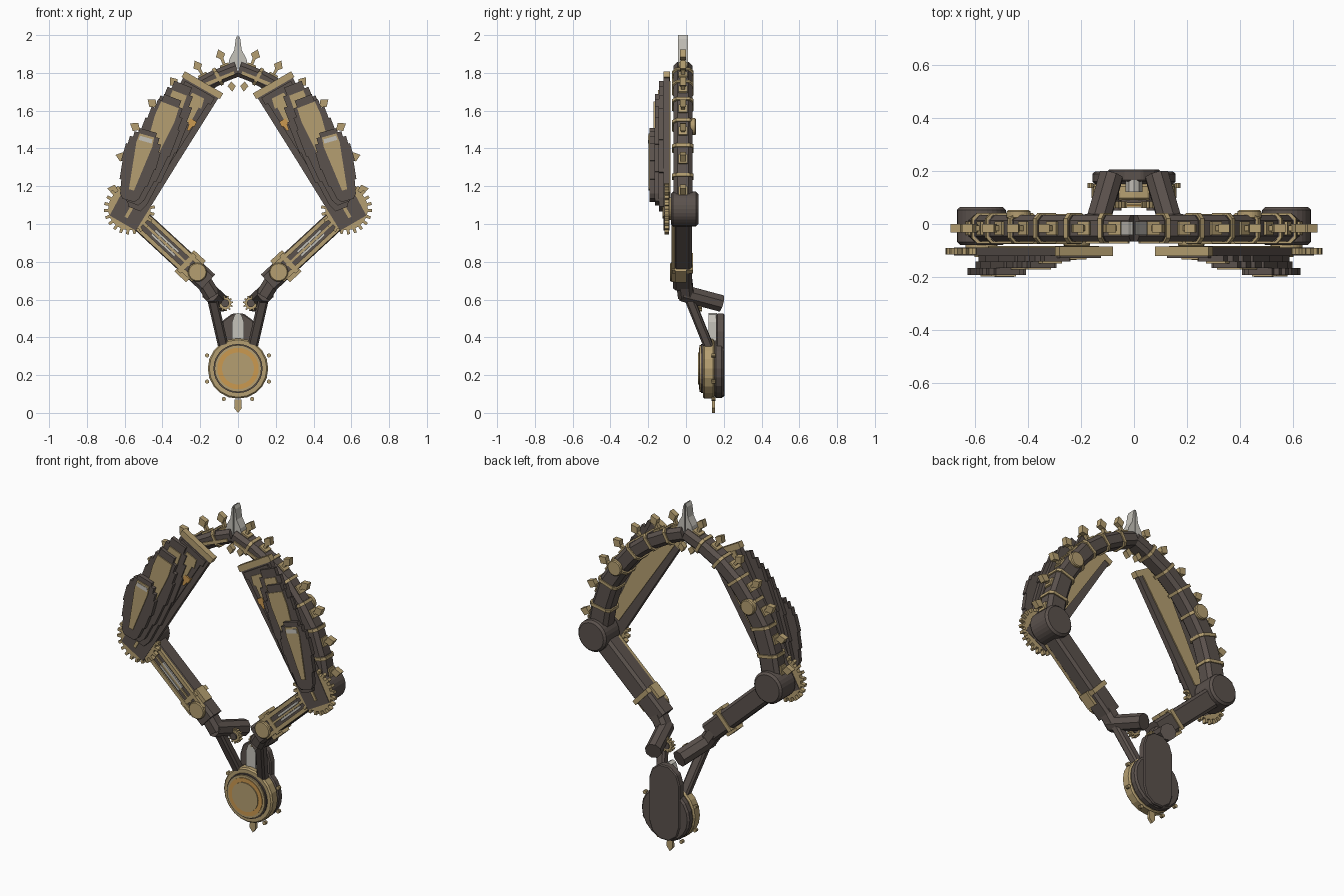
import bpy, bmesh, math
from mathutils import Vector

cube = bpy.data.objects.get("Cube")
if cube:
    bpy.data.objects.remove(cube)


def material(name, rgb):
    m = bpy.data.materials.new(name)
    m.use_nodes = True
    m.diffuse_color = (*rgb, 1)
    m.node_tree.nodes["Principled BSDF"].inputs["Base Color"].default_value = (*rgb, 1)
    return m


DARK = material("dark iron", (0.105, 0.084, 0.074))
GOLD = material("brass", (0.46, 0.345, 0.165))
AMBER = material("amber", (0.60, 0.32, 0.08))
PALE = material("pale steel", (0.56, 0.54, 0.49))


def finish(name, bm, mat, mirror, bevel=0):
    bmesh.ops.recalc_face_normals(bm, faces=bm.faces)
    me = bpy.data.meshes.new(name)
    bm.to_mesh(me)
    bm.free()
    me.materials.append(mat)
    ob = bpy.data.objects.new(name, me)
    bpy.context.collection.objects.link(ob)
    if bevel:
        b = ob.modifiers.new("Bevel", 'BEVEL')
        b.width, b.segments = bevel, 1
    if mirror:
        ob.modifiers.new("Mirror", 'MIRROR')
    return ob


def loft(name, lower, upper, mat, mirror=True, bevel=0):
    """Closed solid between two matching rings of points."""
    bm = bmesh.new()
    a = [bm.verts.new(p) for p in lower]
    b = [bm.verts.new(p) for p in upper]
    bm.faces.new(a)
    bm.faces.new(b)
    for i in range(len(a)):
        j = (i + 1) % len(a)
        bm.faces.new((a[i], a[j], b[j], b[i]))
    return finish(name, bm, mat, mirror, bevel)


def prism(name, pts, y0, y1, mat, mirror=True, bevel=0):
    """Outline in x and z, extruded along y."""
    return loft(name, [(x, y0, z) for x, z in pts], [(x, y1, z) for x, z in pts], mat, mirror, bevel)


def circle(c, r, n=28, start=0, sweep=math.tau):
    return [(c[0] + r * math.cos(start + sweep * i / n), c[1] + r * math.sin(start + sweep * i / n))
            for i in range(n)]


def disc(name, c, r, y0, y1, mat, mirror=True, bevel=0, n=28):
    return prism(name, circle(c, r, n), y0, y1, mat, mirror, bevel)


def gear(name, c, r_in, r_out, teeth, y0, y1, mat):
    pts = []
    for i in range(teeth):
        for off, r in ((0, r_in), (0.5, r_in), (0.55, r_out), (0.95, r_out)):
            a = math.tau * (i + off) / teeth
            pts.append((c[0] + r * math.cos(a), c[1] + r * math.sin(a)))
    return prism(name, pts, y0, y1, mat)


def bar(name, a, b, w, d, mat, cut=0.0, mirror=True, taper=1.0):
    """Bar from a to b, w wide across and d deep, with cut corners."""
    a, b = Vector(a), Vector(b)
    t = (b - a).normalized()
    side = t.cross(Vector((0, 1, 0))).normalized()
    deep = side.cross(t)
    hw, hd = w / 2, d / 2
    if cut:
        ring = [(hw, hd - cut), (hw - cut, hd), (cut - hw, hd), (-hw, hd - cut),
                (-hw, cut - hd), (cut - hw, -hd), (hw - cut, -hd), (hw, cut - hd)]
    else:
        ring = [(hw, hd), (-hw, hd), (-hw, -hd), (hw, -hd)]
    return loft(name, [a + side * u + deep * v for u, v in ring],
                [b + (side * u + deep * v) * taper for u, v in ring], mat, mirror)


def plate(name, top, bottom, profile, y0, y1, mat):
    """Symmetric plate along an axis; profile is (fraction, half width)."""
    a, b = Vector(top), Vector(bottom)
    n = Vector((b.y - a.y, a.x - b.x)).normalized()
    left = [a.lerp(b, t) + n * h for t, h in profile]
    right = [a.lerp(b, t) - n * h for t, h in reversed(profile)]
    return prism(name, left + right, y0, y1, mat)


# Hub: stacked discs, back plate, studs and spike
hub = (0, 0.235)
disc("hub_rim", hub, 0.16, 0.09, 0.15, GOLD, False, 0.008, 20)
disc("hub_recess", hub, 0.13, 0.08, 0.10, DARK, False)
disc("hub_face", hub, 0.124, 0.072, 0.10, GOLD, False)
disc("hub_ring", hub, 0.110, 0.068, 0.09, AMBER, False)
disc("hub_cap", hub, 0.085, 0.063, 0.09, GOLD, False)
disc("hub_housing", hub, 0.157, 0.15, 0.198, DARK, False, 0.01, 20)
back = circle((0, 0.43), 0.1, 6, 0, math.pi * 1.2) + circle((0, 0.18), 0.1, 6, math.pi, math.pi * 1.2)
prism("back_plate", back, 0.16, 0.205, DARK, False, 0.006)
key = [(0.032, 0.34), (0.032, 0.48), (0.018, 0.52), (0, 0.53)]
prism("centre_key", key + [(-x, z) for x, z in reversed(key[:-1])], 0.12, 0.165, PALE, False)
prism("bottom_spike", [(-0.018, 0.07), (0.018, 0.07), (0.02, 0.025), (0, 0), (-0.02, 0.025)],
      0.137, 0.153, GOLD, False)
for angle in (-65, -23, 23):
    a = math.radians(angle)
    c = (0.178 * math.cos(a), 0.235 + 0.178 * math.sin(a))
    disc("hub_stud", c, 0.011, 0.135, 0.155, GOLD, n=10)

# Struts and wrists joining the hub to the arms
bar("strut", (0.135, 0.02, 0.60), (0.075, 0.125, 0.34), 0.055, 0.05, DARK, 0.01)
bar("wrist_link", (0.185, -0.01, 0.70), (0.135, 0.0, 0.62), 0.085, 0.085, DARK, 0.02)
bar("wrist", (0.145, -0.02, 0.635), (0.085, 0.185, 0.58), 0.09, 0.085, DARK, 0.025)
gear("wrist_gear", (0.068, 0.58), 0.032, 0.042, 12, 0.06, 0.085, GOLD)
disc("wrist_pin", (0.068, 0.58), 0.02, 0.05, 0.09, DARK)

# Forearm with rails and slots
lo, hi = Vector((0.16, -0.018, 0.69)), Vector((0.55, -0.018, 1.05))
run = (hi - lo).normalized()
across = run.cross(Vector((0, 1, 0)))
bar("forearm", lo, hi, 0.115, 0.10, DARK, 0.015)


def on_forearm(name, t0, t1, off, w, d, y, mat):
    shift = across * off + Vector((0, y, 0))
    bar(name, lo.lerp(hi, t0) + shift, lo.lerp(hi, t1) + shift, w, d, mat)


for off in (-0.042, 0.042):
    on_forearm("forearm_rail", 0.12, 0.95, off, 0.022, 0.02, -0.048, GOLD)
on_forearm("forearm_spine", 0.25, 0.92, 0, 0.012, 0.02, -0.046, GOLD)
for off in (-0.014, 0.014):
    on_forearm("forearm_slot", 0.42, 0.74, off, 0.013, 0.02, -0.048, PALE)
on_forearm("forearm_band", 0.26, 0.31, 0, 0.125, 0.112, 0, GOLD)
for off in (-0.064, 0.064):
    on_forearm("forearm_block", 0.16, 0.32, off, 0.025, 0.06, -0.01, GOLD)
disc("forearm_boss", (0.215, 0.745), 0.05, -0.085, -0.06, GOLD, bevel=0.005)

# Elbow
elbow = (0.575, 1.08)
disc("elbow", elbow, 0.092, -0.08, 0.065, DARK, bevel=0.012)
gear("elbow_gear", elbow, 0.112, 0.135, 22, -0.115, -0.09, GOLD)
disc("elbow_axle", elbow, 0.06, -0.10, -0.07, GOLD)

# Curved upper arm: segments, collars and outer spikes
joints = [(0.005, 1.82), (0.106, 1.78), (0.224, 1.715), (0.33, 1.63),
          (0.42, 1.52), (0.497, 1.40), (0.545, 1.25), (0.575, 1.08)]
path = [Vector((x, -0.016, z)) for x, z in joints]
for i, (a, b) in enumerate(zip(path, path[1:])):
    w = 0.08 + 0.007 * i
    t = (b - a).normalized()
    out = Vector((-t.z, 0, t.x))
    bar("arm_segment", a - t * (0.012 if i else 0), b + t * 0.012, w, 0.10, DARK, 0.02)
    if i:
        bar("arm_collar", a - t * 0.009, a + t * 0.009, w + 0.014, 0.114, GOLD, 0.02)
    mid = (a + b) / 2
    bar("spike_stem", mid, mid + out * 0.085, 0.016, 0.022, GOLD)
    bar("spike_foot", mid + out * w / 2, mid + out * (w / 2 + 0.01), 0.05, 0.05, GOLD)
    c = mid + out * 0.1
    kite = [c + out * 0.034, c + t * 0.026, c - out * 0.028, c - t * 0.026]
    prism("arm_spike", [(p.x, p.z) for p in kite], -0.032, 0.0, GOLD)
prism("inner_spike", [(0.035, 1.755), (0.055, 1.73), (0.03, 1.70), (0.012, 1.73)], -0.03, 0, GOLD)
disc("arm_boss", (0.435, 1.515), 0.045, 0.02, 0.052, GOLD, bevel=0.005)
bar("tip_inlay", (0.02, -0.068, 1.80), (0.18, -0.068, 1.735), 0.018, 0.01, GOLD)
prism("tip_blade", [(0.003, 2.0), (0.012, 1.98), (0.02, 1.92), (0.045, 1.875), (0.055, 1.82), (0.003, 1.82)],
      -0.042, 0.01, PALE)

# Layered armour fanning over the arm
top, end = (0.18, 1.75), (0.61, 1.005)
plate("armour_base", top, end, [(0.03, 0.108), (0.5, 0.093), (1, 0.08)], -0.118, -0.088, DARK)
plate("armour_top_cap", top, end, [(0, 0.117), (0.04, 0.117)], -0.12, -0.084, GOLD)
plate("armour_back_strip", top, end, [(0.04, 0.075), (0.8, 0.03)], -0.09, -0.082, GOLD)
plate("armour_rib", top, end, [(0.05, 0.09), (0.1, 0.09), (0.1, 0.075), (0.8, 0.05)], -0.128, -0.115, DARK)
plate("armour_inlay", (0.21, 1.68), (0.31, 1.48),
      [(0, 0.035), (0.25, 0.045), (0.25, 0.03), (0.6, 0.028), (0.6, 0.016), (1, 0.01)], -0.134, -0.12, GOLD)
plate("armour_gem", (0.235, 1.55), (0.265, 1.495), [(0, 0.02), (0.5, 0.02), (0.5, 0.012), (1, 0.006)],
      -0.136, -0.11, AMBER)
plate("elbow_line", top, end, [(0.85, 0.009), (0.96, 0.009)], -0.124, -0.11, GOLD)


def scale(name, a, b, width, y0, y1, inlay):
    """Stepped dark plate with a tapered brass inlay."""
    steps = [(0, 0.5), (0.06, 0.5), (0.06, 0.72), (0.14, 0.72), (0.14, 0.9), (0.25, 0.9),
             (0.25, 1), (0.5, 1), (0.5, 0.92), (0.75, 0.8), (0.75, 0.7), (0.94, 0.55), (1, 0.35)]
    plate(name, a, b, [(t, width * h) for t, h in steps], y0, y1, DARK)
    plate(name + "_inlay", a, b, [(0.07, inlay), (0.2, inlay * 1.1), (0.85, inlay * 0.35)],
          y0 - 0.006, y1, GOLD)


scale("lower_scale", (0.29, 1.74), (0.55, 1.08), 0.10, -0.142, -0.118, 0.04)
scale("middle_scale", (0.345, 1.67), (0.56, 1.11), 0.097, -0.165, -0.142, 0.05)
scale("upper_scale", (0.475, 1.495), (0.58, 1.125), 0.095, -0.192, -0.165, 0.04)
plate("upper_scale_tip", (0.475, 1.495), (0.58, 1.125), [(0.1, 0.034), (0.16, 0.036)], -0.2, -0.19, PALE)
